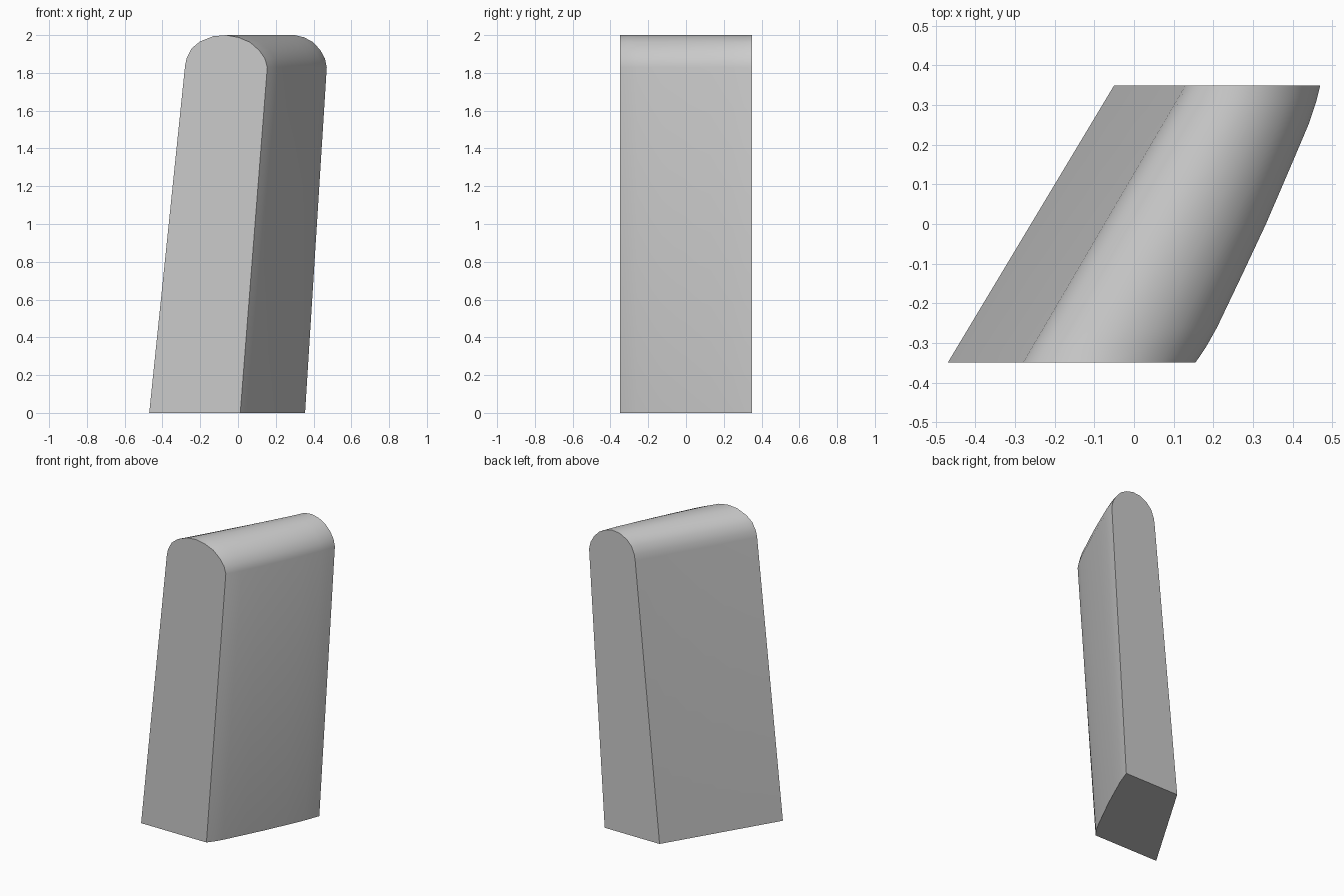
import bpy, bmesh, math

if "Cube" in bpy.data.objects:
    bpy.data.objects.remove(bpy.data.objects["Cube"])

# Stations from front to back: y, right edge x at the floor, right edge x at the shoulder
STATIONS = [(-0.35, 0.012, 0.155), (-0.31, 0.043, 0.182), (-0.26, 0.073, 0.21),
            (-0.13, 0.139, 0.272), (0.0, 0.204, 0.333), (0.13, 0.264, 0.389),
            (0.25, 0.318, 0.44), (0.31, 0.34, 0.46), (0.35, 0.355, 0.47)]

# Rounded top: fraction across the width, height
CROWN = [(0, 1.84), (0.02, 1.88), (0.08, 1.93), (0.18, 1.966), (0.34, 1.994),
         (0.5, 2.0), (0.65, 1.988), (0.79, 1.962), (0.9, 1.92), (0.97, 1.877), (1, 1.83)]


def section(y, floor_right, top_right):
    """Leaning slab outline with a rounded crown."""
    t = (y + 0.35) / 0.7
    floor_left = -0.47 + 0.42 * t
    top_left = -0.28 + 0.41 * t
    pts = [(floor_left, y, 0)]
    pts += [(top_left + (top_right - top_left) * u, y, z) for u, z in CROWN]
    pts.append((floor_right, y, 0))
    return pts


# Leaning slab lofted through the stations
bm = bmesh.new()
rings = [[bm.verts.new(p) for p in section(*s)] for s in STATIONS]
n = len(rings[0])
for a, b in zip(rings, rings[1:]):
    for i in range(n - 1):
        bm.faces.new((a[i], a[i + 1], b[i + 1], b[i]))
bm.faces.new(rings[0])
bm.faces.new(rings[-1])
# One flat base
bm.faces.new([r[0] for r in rings] + [r[-1] for r in reversed(rings)])
bmesh.ops.recalc_face_normals(bm, faces=bm.faces)

mesh = bpy.data.meshes.new("leaning_slab")
bm.to_mesh(mesh)
bm.free()
slab = bpy.data.objects.new("leaning_slab", mesh)
bpy.context.collection.objects.link(slab)
bpy.context.view_layer.objects.active = slab
slab.select_set(True)
bpy.ops.object.shade_smooth_by_angle(angle=math.radians(35))
